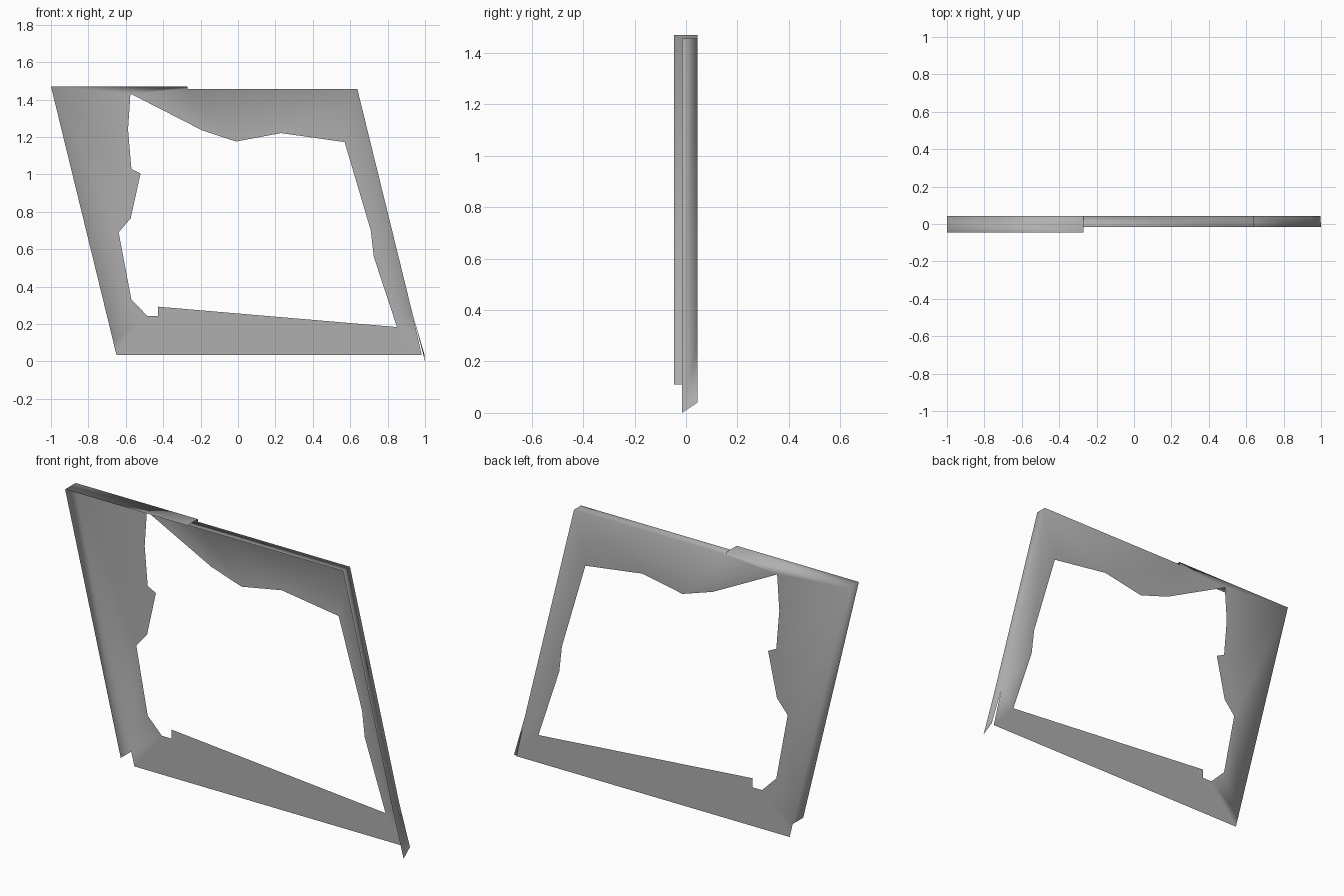
import bpy, bmesh

if "Cube" in bpy.data.objects:
    bpy.data.objects.remove(bpy.data.objects["Cube"])

BACK, DEEP, SHALLOW = 0.044, -0.046, -0.016

grey = bpy.data.materials.new("dark_grey")
grey.diffuse_color = (0.43, 0.43, 0.43, 1)
grey.use_nodes = True
grey.node_tree.nodes["Principled BSDF"].inputs["Base Color"].default_value = grey.diffuse_color
bm = bmesh.new()  # all sheet parts are welded into one bent frame


def flange(back, front, depth):
    """Thin lip joining a back edge line to a front edge line."""
    a = [bm.verts.new((x, BACK, z)) for x, z in back]
    b = [bm.verts.new((x, depth, z)) for x, z in front]
    for i in range(len(a) - 1):
        bm.faces.new((a[i], a[i + 1], b[i + 1], b[i]))


def panel(loops):
    """Flat sheet filled between an outline and its opening."""
    edges = []
    for loop in loops:
        vs = [bm.verts.new((x, BACK, z)) for x, z in loop]
        edges += [bm.edges.new((vs[i - 1], vs[i])) for i in range(len(vs))]
    bmesh.ops.triangle_fill(bm, edges=edges, use_beauty=True, normal=(0, 1, 0))


# back sheet with the jagged opening
outline = [(-0.65, 0.035), (0.982, 0.035), (0.932, 0.26), (0.638, 1.457),
           (-0.27, 1.457), (-0.27, 1.471), (-1.0, 1.471), (-0.668, 0.11)]
opening = [(-0.575, 1.432), (-0.19, 1.235), (-0.01, 1.176), (0.23, 1.221),
           (0.57, 1.173), (0.71, 0.70), (0.726, 0.56), (0.85, 0.184),
           (-0.428, 0.293), (-0.428, 0.244), (-0.485, 0.244),
           (-0.57, 0.33), (-0.638, 0.69), (-0.574, 0.765),
           (-0.521, 1.005), (-0.57, 1.03), (-0.588, 1.24)]
panel([outline, opening])

# deep lips on the left side and upper left
left = [(-1.0, 1.471), (-0.668, 0.11)]
flange(left, left, DEEP)
top_left = [(-1.0, 1.471), (-0.27, 1.471)]
flange(top_left, top_left, DEEP)

# shallower lips along the top and right side, with a pointed lower tip
top_right = [(-0.59, 1.457), (-0.27, 1.457), (0.638, 1.457)]
flange(top_right, top_right, SHALLOW)
flange([(0.638, 1.457), (0.932, 0.26), (0.996, 0.04)],
       [(0.638, 1.457), (0.932, 0.26), (1.0, 0.0)], SHALLOW)

# weld the bends and shade them softly, favouring the large faces
bmesh.ops.remove_doubles(bm, verts=bm.verts, dist=0.0005)
bmesh.ops.recalc_face_normals(bm, faces=bm.faces)
for f in bm.faces:
    f.smooth = True
mesh = bpy.data.meshes.new("bent_frame")
bm.to_mesh(mesh)
bm.free()
mesh.materials.append(grey)
frame = bpy.data.objects.new("bent_frame", mesh)
bpy.context.collection.objects.link(frame)
soft = frame.modifiers.new("soft_bends", 'WEIGHTED_NORMAL')
soft.mode = 'FACE_AREA'
soft.weight = 50
